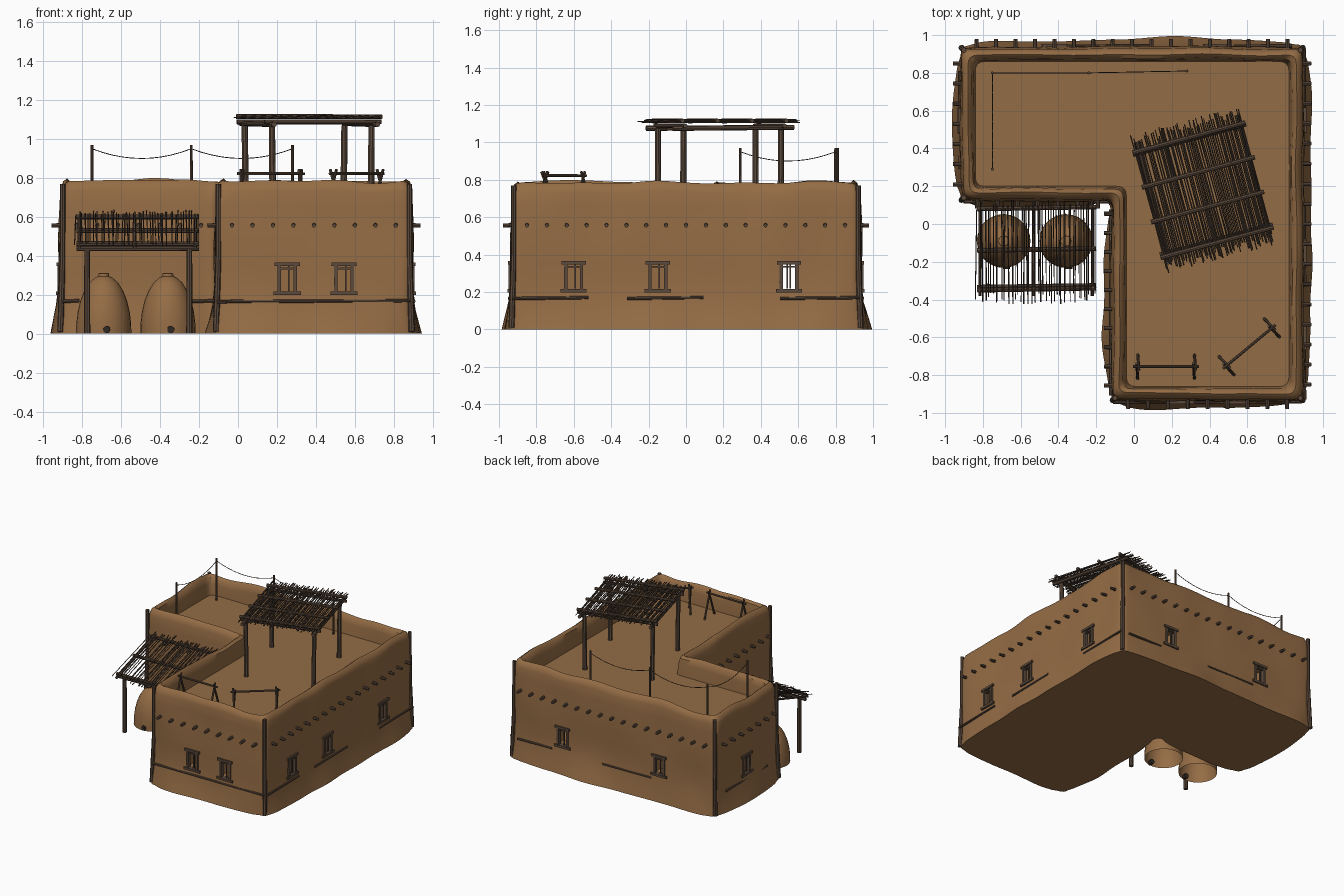
import bpy, bmesh, math, random
from mathutils import Vector, Matrix, noise

random.seed(4)
cube = bpy.data.objects.get("Cube")
if cube:
    bpy.data.objects.remove(cube, do_unlink=True)


def material(name, rgb):
    m = bpy.data.materials.new(name)
    m.use_nodes = True
    m.diffuse_color = (*rgb, 1)
    bsdf = next(n for n in m.node_tree.nodes if n.type == 'BSDF_PRINCIPLED')
    bsdf.inputs["Base Color"].default_value = (*rgb, 1)
    return m


ADOBE = material("adobe", (0.3, 0.152, 0.06))
FLOOR = material("packed_earth", (0.29, 0.15, 0.06))
WOOD = material("weathered_wood", (0.105, 0.067, 0.045))
STICK = material("dark_sticks", (0.07, 0.046, 0.031))
SOOT = material("soot", (0.03, 0.022, 0.016))


def finish(name, bm, *mats, smooth=True):
    bmesh.ops.recalc_face_normals(bm, faces=bm.faces[:])
    mesh = bpy.data.meshes.new(name)
    bm.to_mesh(mesh)
    bm.free()
    ob = bpy.data.objects.new(name, mesh)
    bpy.context.collection.objects.link(ob)
    for m in mats:
        mesh.materials.append(m)
    if smooth:
        smooth_object(ob)
    return ob


def activate(ob):
    for o in bpy.context.selected_objects:
        o.select_set(False)
    ob.select_set(True)
    bpy.context.view_layer.objects.active = ob


def smooth_object(ob):
    activate(ob)
    bpy.ops.object.shade_smooth_by_angle(angle=math.radians(40))


def rods(name, items, mat, sides=8):
    """One object made of straight rods (start, end, radius)."""
    bm = bmesh.new()
    for a, b, r in items:
        a, b = Vector(a), Vector(b)
        d = b - a
        mat4 = Matrix.Translation((a + b) / 2) @ d.to_track_quat('Z', 'Y').to_matrix().to_4x4()
        bmesh.ops.create_cone(bm, cap_ends=True, segments=sides, radius1=r,
                              radius2=r * 0.92, depth=d.length, matrix=mat4)
    return finish(name, bm, mat)


def add_box(bm, centre, u, n, size):
    rot = Matrix((u, n, Vector((0, 0, 1)))).transposed().to_4x4()
    bmesh.ops.create_cube(bm, size=1, matrix=Matrix.Translation(centre) @ rot @ Matrix.Diagonal((*size, 1)))


# Footprint of the L-shaped house, counter-clockwise
W, E, S, N, MX, MY = -0.91, 0.89, -0.93, 0.93, -0.11, 0.13
CORNERS = [Vector((x, y, 0)) for x, y in
           ((W, MY), (MX, MY), (MX, S), (E, S), (E, N), (W, N))]
ROOF = 0.635


def edge(i):
    a, b = CORNERS[i], CORNERS[(i + 1) % 6]
    u = (b - a).normalized()
    return a, b, u, Vector((u.y, -u.x, 0))


def on_wall(i, t, out, z):
    a, b, u, n = edge(i)
    return a.lerp(b, t) + n * out + Vector((0, 0, z))


def outline(d, r=0.05, step=0.05):
    """Footprint offset by d with rounded corners; outward offsets bulge along the walls."""
    c = d if d < 0 else d * 0.25
    poly = [CORNERS[i] + c * (edge(i)[3] + edge(i - 1)[3]) for i in range(6)]
    pts = []
    for i in range(6):
        p, u, v = poly[i], edge(i - 1)[2], edge(i)[2]
        for t in (0, 0.25, 0.5, 0.75, 1):
            pts.append(p - u * r * (1 - t) ** 2 + v * r * t ** 2)
        a, b = p + v * r, poly[(i + 1) % 6] - v * r
        k = round((CORNERS[(i + 1) % 6] - CORNERS[i]).length / step)
        pts += [a.lerp(b, j / k) + edge(i)[3] * (d - c) * math.sin(math.pi * j / k) ** 0.5
                for j in range(1, k)]
    return pts


def loft(bm, rings):
    rows = [[bm.verts.new(p) for p in ring] for ring in rings]
    for lo, hi in zip(rows, rows[1:]):
        for j in range(len(lo)):
            k = (j + 1) % len(lo)
            bm.faces.new((lo[j], lo[k], hi[k], hi[j]))
    return rows


# Walls: flared foot, rounded parapet, sunken roof. Columns: offset, height, roughness
PROFILE = ((.052, 0, .022), (.038, .06, .02), (.018, .15, .014), (.008, .25, .01),
           (.01, .35, .01), (.011, .46, .012), (.008, .56, .012), (.002, .66, .012),
           (-.002, .735, .012), (-.014, .77, .012), (-.034, .785, .012),
           (-.054, .768, .01), (-.062, .725, .008), (-.07, ROOF, 0))
rings = []
for d, z, rough in PROFILE:
    ring = []
    for p in outline(d):
        p = p + Vector((0, 0, z))
        w = noise.noise_vector(p * 3.2) * rough
        w.z = noise.noise(Vector((p.x, p.y, 0)) * 3.5) * 0.026 if z > 0.7 else 0
        ring.append(p + w)
    rings.append(ring)
bm = bmesh.new()
rows = loft(bm, rings)
bm.faces.new(rows[0])
bm.faces.new(rows[-1]).material_index = 1
house = finish("house_walls", bm, ADOBE, FLOOR, smooth=False)

# Hollow room and window openings
WINDOWS = ((2, .363), (2, .655), (3, .177), (3, .419), (3, .796), (4, .252), (4, .728), (5, .475))
bm = bmesh.new()
rows = loft(bm, [[p + Vector((0, 0, z)) for p in outline(-.08)] for z in (.02, .58)])
for row in rows:
    bm.faces.new(row)
room = finish("room_cutter", bm, ADOBE, smooth=False)
bm = bmesh.new()
for i, t in WINDOWS:
    add_box(bm, on_wall(i, t, -.02, .283), edge(i)[2], edge(i)[3], (.1, .2, .135))
holes = finish("window_cutter", bm, ADOBE, smooth=False)
for cutter in (room, holes):
    cutter.hide_render = True
    mod = house.modifiers.new("cut", 'BOOLEAN')
    mod.operation, mod.solver, mod.object = 'DIFFERENCE', 'EXACT', cutter
    activate(house)
    bpy.ops.object.modifier_apply(modifier=mod.name)
    bpy.data.objects.remove(cutter, do_unlink=True)
smooth_object(house)

# Window frames: lintel, sill, rail, jambs and a thin bar
bm = bmesh.new()
for i, t in WINDOWS:
    u, n = edge(i)[2:]
    for du, z, size in ((0, .357, (.13, .04, .018)), (0, .207, (.14, .042, .018)),
                        (0, .335, (.1, .02, .01)), (-.042, .283, (.018, .03, .14)),
                        (.042, .283, (.018, .03, .14)), (.008, .283, (.008, .012, .13))):
        add_box(bm, on_wall(i, t, .003, z) + u * du, u, n, size)
finish("window_frames", bm, WOOD, smooth=False)

# Roof beam ends along every wall
ends = []
for i in range(6):
    length = (edge(i)[1] - edge(i)[0]).length
    count = round(length / .107)
    for k in range(count):
        t = (k + .75) / (count + .5)
        ends.append((on_wall(i, t, -.04, .56), on_wall(i, t, .048, .555), .0115))
rods("roof_beam_ends", ends, WOOD)

# Corner posts and low wall logs
posts = []
for i in (0, 2, 3, 4, 5):
    out = (edge(i)[3] + edge(i - 1)[3])
    c = CORNERS[i] - out * .009
    posts.append((c + out * .012 + Vector((0, 0, .01)), c + Vector((0, 0, .4)), .016))
    posts.append((c + Vector((0, 0, .39)), c + Vector((0, 0, .77)), .015))
rods("corner_posts", posts, WOOD)
LOGS = ((0, .01, .12), (0, .83, 1), (1, .05, .98), (2, 0, 1), (3, 0, .22), (3, .33, .55),
        (3, .77, 1), (4, .03, .2), (4, .45, .69), (5, .15, .8))
rods("wall_logs", [(on_wall(i, a, .013, .165), on_wall(i, b, .013, .17), .009)
                   for i, a, b in LOGS], WOOD)

# Beehive ovens with vent collar and soot-dark mouth
OVEN = ((.142, 0), (.141, .05), (.134, .11), (.12, .17), (.1, .22), (.074, .262),
        (.042, .29), (.028, .295), (.027, .31), (.012, .313))
for side, x in (("right", -.69), ("left", -.36)):
    bm = bmesh.new()
    rows = loft(bm, [[(x + r * math.cos(a * math.tau / 28), -.09 + r * math.sin(a * math.tau / 28), z)
                      for a in range(28)] for r, z in OVEN])
    bm.faces.new(rows[-1])
    finish(side + "_oven", bm, ADOBE)
    rods(side + "_oven_mouth", [((x + .015, -.2, .021), (x + .015, -.238, .021), .02)], SOOT, 12)


# Lean-to shade beside the ovens
def shade_z(y):
    return .6 + (y - .08) * .32


rods("shade_posts", [((x, -.33, 0), (x, -.33, .435), .016) for x in (-.775, -.25)], WOOD)
rods("shade_beams", [((-.83, y, shade_z(y) - dz), (-.2, y + .01, shade_z(y) - dz), .013)
                     for y, dz in ((.08, 0), (-.14, 0), (-.35, 0), (-.335, .03))]
     + [((x, .12, shade_z(.12) - .012), (x, -.38, shade_z(-.38) - .012), .009)
        for x in (-.815, -.53, -.22)], WOOD)
sticks = []
for k in range(46):
    x = -.83 + .62 * (k + random.uniform(-.4, .4)) / 45
    y0, y1 = .11 + random.uniform(-.04, .02), -.39 + random.uniform(-.035, .03)
    lift = random.uniform(.01, .022)
    sticks.append(((x, y0, shade_z(y0) + lift), (x + random.uniform(-.008, .008), y1, shade_z(y1) + lift),
                   random.uniform(.0025, .004)))
rods("shade_sticks", sticks, STICK, 5)

# Rooftop pergola, turned on the roof
TURN = Matrix.Translation((.365, .182, 0)) @ Matrix.Rotation(math.radians(15), 4, 'Z')


def turned(u, v, z):
    return TURN @ Vector((u, v, z))


rods("pergola_posts", [(turned(u, v, ROOF - .02), turned(u * 1.02, v, 1.07), .018)
                       for u in (-.265, .255) for v in (-.272, .268)], WOOD)
rods("pergola_beams", [(turned(u, -.335, 1.075), turned(u, .335, 1.08), .014) for u in (-.275, .275)]
     + [(turned(-.31, v, z), turned(.31, v, z), .013)
        for v, z in ((-.29, 1.115), (-.095, 1.115), (.095, 1.115), (.285, 1.115),
                     (-.275, 1.088), (.275, 1.088))], WOOD)
sticks = []
for k in range(80):
    u = -.295 + .59 * (k + random.uniform(-.45, .45)) / 79
    z = random.uniform(1.106, 1.122)
    sticks.append((turned(u, -.35 + random.uniform(-.03, .03), z),
                   turned(u + random.uniform(-.008, .008), .35 + random.uniform(-.03, .03), z),
                   random.uniform(.0025, .004)))
rods("pergola_sticks", sticks, STICK, 5)

# Clothesline poles and sagging cords
LINE = [Vector((x, y, .95)) for x, y in ((-.75, .29), (-.75, .8), (-.24, .8), (.28, .81))]
rods("clothesline_poles", [((p.x, p.y, ROOF - .02), (p.x, p.y, .97), .008) for p in LINE], WOOD)
cords = []
for a, b in zip(LINE, LINE[1:]):
    pts = [a.lerp(b, k / 10) - Vector((0, 0, .2 * (k / 10) * (1 - k / 10))) for k in range(11)]
    cords += [(p, q, .0025) for p, q in zip(pts, pts[1:])]
rods("clothesline_cords", cords, STICK, 5)

# Drying racks: crossed legs carrying a bar
for name, a, b in (("front_rack", (.02, -.755), (.32, -.755)), ("corner_rack", (.49, -.75), (.73, -.55))):
    a, b = Vector((*a, .822)), Vector((*b, .822))
    u = (b - a).normalized()
    n = Vector((-u.y, u.x, 0))
    parts = [(a - u * .025, b + u * .025, .008)]
    for p in (a, b):
        for s in (-1, 1):
            foot = p + n * s * .065 + Vector((0, 0, ROOF - .832))
            parts.append((foot, p - n * s * .018 + u * s * .006 + Vector((0, 0, .022)), .008))
    rods(name, parts, WOOD)
